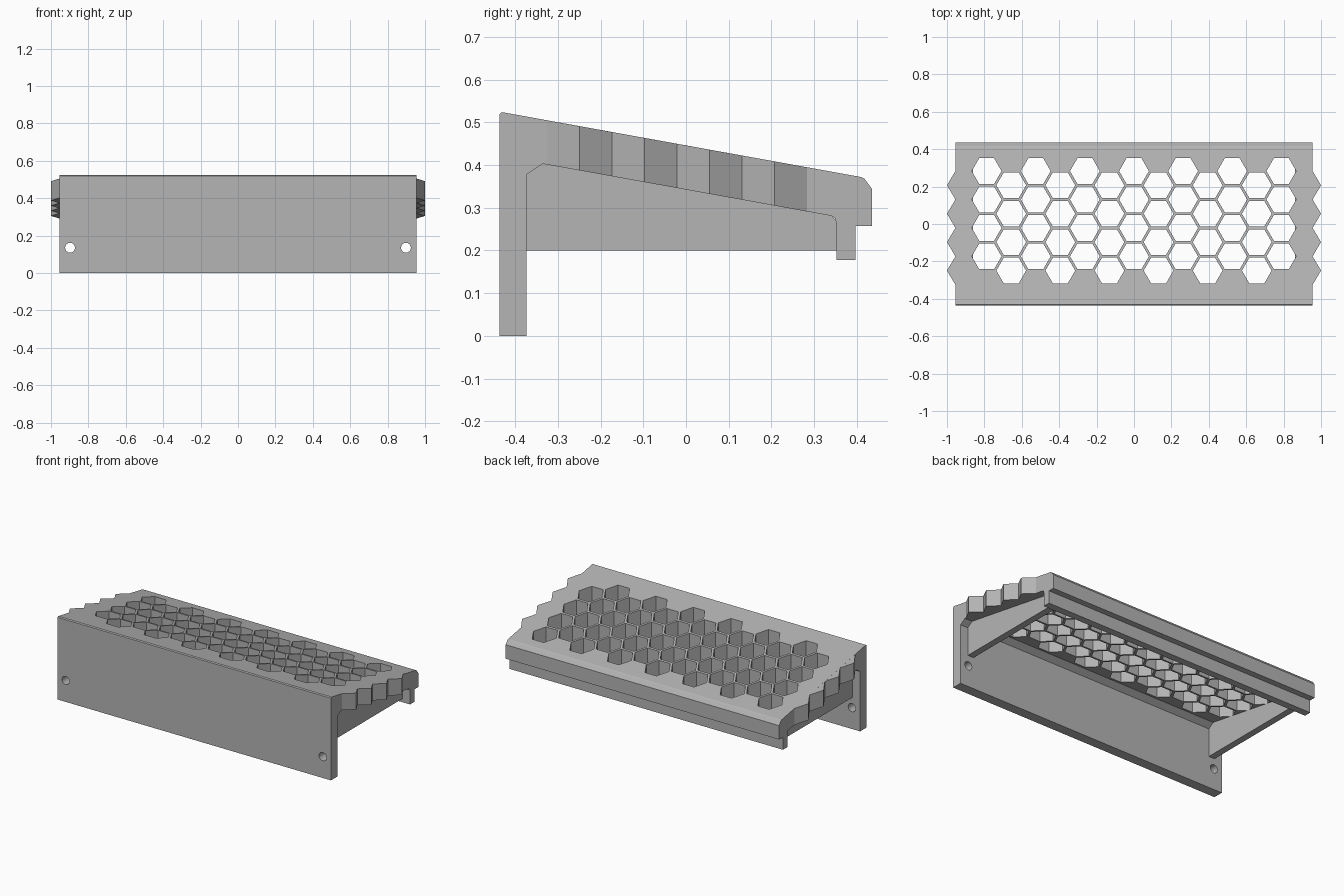
import bpy
import bmesh
import math
from mathutils import Vector

if "Cube" in bpy.data.objects:
    bpy.data.objects.remove(bpy.data.objects["Cube"], do_unlink=True)

GREY = (0.46, 0.46, 0.46, 1)
grey = bpy.data.materials.new("matte grey")
grey.use_nodes = True
grey.diffuse_color = GREY
grey.node_tree.nodes["Principled BSDF"].inputs["Base Color"].default_value = GREY

HALF = 0.955            # half width of the body
PITCH = 0.152           # honeycomb row spacing
COLUMN = 0.1313         # honeycomb column spacing
FIRST_ROW = 0.283


def top_z(y):
    return 0.525 - 0.1806 * (y + 0.437)


def under_z(y):
    return 0.403 - 0.1806 * (y + 0.335)


def add_prism(bm, base, shift):
    """Closed prism from a loop of points moved along a vector or per-point shifts."""
    shifts = shift if isinstance(shift, list) else [Vector(shift)] * len(base)
    low = [bm.verts.new(p) for p in base]
    high = [bm.verts.new(Vector(p) + s) for p, s in zip(base, shifts)]
    bm.faces.new(low)
    bm.faces.new(high)
    for i in range(len(base)):
        j = (i + 1) % len(base)
        bm.faces.new((low[i], low[j], high[j], high[i]))


def finish(name, bm):
    bmesh.ops.recalc_face_normals(bm, faces=bm.faces)
    mesh = bpy.data.meshes.new(name)
    bm.to_mesh(mesh)
    bm.free()
    mesh.materials.append(grey)
    obj = bpy.data.objects.new(name, mesh)
    bpy.context.collection.objects.link(obj)
    return obj


def extrude_profile(name, profile, x0, x1):
    bm = bmesh.new()
    add_prism(bm, [(x0, y, z) for y, z in profile], (x1 - x0, 0, 0))
    return finish(name, bm)


# Body: front plate, sloping deck and hooked back lip in one section
body = extrude_profile("shelf_body", [
    (-0.437, 0), (-0.437, 0.519), (-0.431, 0.524), (0.41, 0.372), (0.418, 0.368),
    (0.435, 0.345), (0.435, 0.257), (0.397, 0.257), (0.397, 0.178),
    (0.352, 0.178), (0.352, 0.265), (0.349, 0.275), (0.341, 0.281),
    (-0.335, 0.403), (-0.373, 0.378), (-0.373, 0)], -HALF, HALF)

# Honeycomb openings and screw holes
bm = bmesh.new()
for col in range(-6, 7):
    for row in range(4):
        cx = col * COLUMN
        cy = FIRST_ROW - PITCH * (row + 0.5 * (col % 2))
        hexagon = [(cx + 0.0795 * math.cos(k * math.pi / 3),
                    cy + 0.0795 * math.sin(k * math.pi / 3), 0.22) for k in range(6)]
        add_prism(bm, hexagon, (0, 0, 0.4))
for side in (-1, 1):
    circle = [(side * 0.898 + 0.026 * math.cos(k * math.pi / 16), -0.5,
               0.135 + 0.026 * math.sin(k * math.pi / 16)) for k in range(32)]
    add_prism(bm, circle, (0, 0.2, 0))
cutter = finish("hole_cutter", bm)
cutter.hide_render = True

cut = body.modifiers.new("holes", "BOOLEAN")
cut.operation = "DIFFERENCE"
cut.solver = "EXACT"
cut.object = cutter
bpy.context.view_layer.objects.active = body
bpy.ops.object.modifier_apply(modifier=cut.name)
bpy.data.objects.remove(cutter, do_unlink=True)

# Sides: toothed deck edges and gusset plates
gusset = [(-0.373, 0.2), (-0.373, 0.378), (-0.335, 0.403),
          (0.341, 0.281), (0.352, 0.27), (0.352, 0.2)]
for side, label in ((1, "left"), (-1, "right")):
    extrude_profile(label + "_gusset", gusset, side * 0.86, side * 0.902)
    bm = bmesh.new()
    for row in range(4):
        peak = FIRST_ROW - PITCH * (row + 0.5)
        tooth = [(HALF, peak + PITCH / 2), (1.0, peak), (HALF, peak - PITCH / 2)]
        add_prism(bm, [(side * x, y, under_z(y)) for x, y in tooth],
                  [Vector((0, 0, top_z(y) - under_z(y))) for x, y in tooth])
    finish(label + "_toothed_edge", bm)
